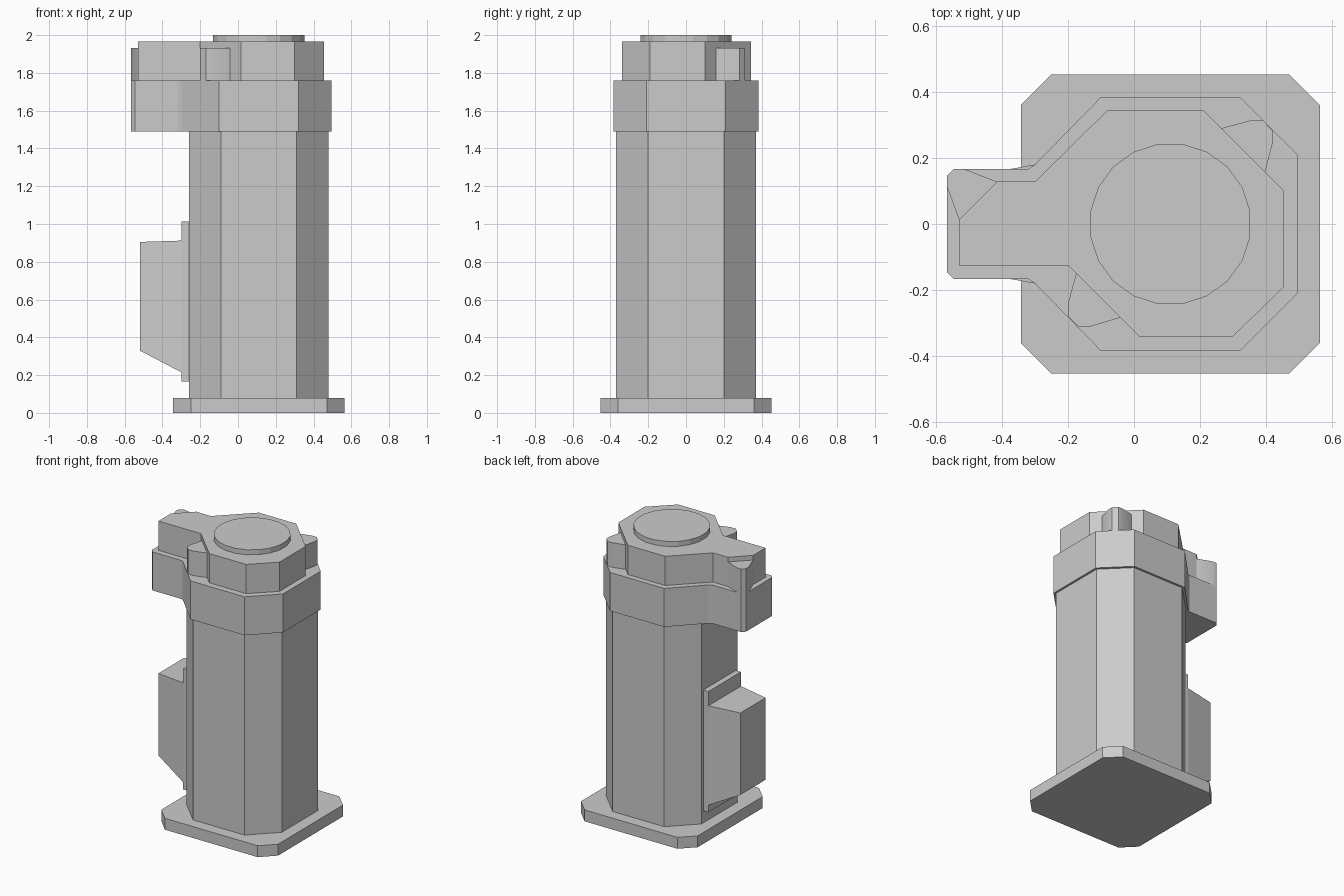
import bpy, bmesh, math
from mathutils import Vector

old = bpy.data.objects.get("Cube")
if old:
    bpy.data.objects.remove(old, do_unlink=True)

grey = bpy.data.materials.new("plain grey")
grey.use_nodes = True
grey.diffuse_color = (0.6, 0.6, 0.6, 1)
grey.node_tree.nodes["Principled BSDF"].inputs["Base Color"].default_value = (0.6, 0.6, 0.6, 1)

AXIS = 0.11  # x of the column axis


def extrude(name, outline, start, depth, smooth=False):
    """Extrude a flat outline, lifted to 3D by start(u, v), along the depth vector."""
    bm = bmesh.new()
    face = bm.faces.new([bm.verts.new(start(u, v)) for u, v in outline])
    grown = bmesh.ops.extrude_face_region(bm, geom=[face], use_keep_orig=True)
    verts = [g for g in grown["geom"] if isinstance(g, bmesh.types.BMVert)]
    bmesh.ops.translate(bm, verts=verts, vec=Vector(depth))
    bmesh.ops.recalc_face_normals(bm, faces=bm.faces)
    mesh = bpy.data.meshes.new(name)
    bm.to_mesh(mesh)
    bm.free()
    mesh.materials.append(grey)
    obj = bpy.data.objects.new(name, mesh)
    bpy.context.collection.objects.link(obj)
    if smooth:
        bpy.ops.object.select_all(action="DESELECT")
        obj.select_set(True)
        bpy.context.view_layer.objects.active = obj
        bpy.ops.object.shade_smooth_by_angle(angle=math.radians(35))
    return obj


def prism(name, outline, z0, z1, smooth=False):
    return extrude(name, outline, lambda x, y: (x, y, z0), (0, 0, z1 - z0), smooth)


def octagon(half_x, half_y, cut):
    quarter = [(half_x, half_y - cut), (half_x - cut, half_y)]
    half = quarter + [(-x, y) for x, y in reversed(quarter)]
    return [(AXIS + x, y) for x, y in half + [(-x, -y) for x, y in half]]


# Foot plate and column
prism("foot_plate", octagon(0.453, 0.453, 0.093), 0, 0.08)
prism("column", octagon(0.37, 0.37, 0.17), 0.08, 1.49)

# Collar with its side arm, symmetric front to back
collar_half = [(0.495, 0.21), (0.32, 0.385), (-0.10, 0.385), (-0.30, 0.18),
               (-0.32, 0.167), (-0.545, 0.167), (-0.567, 0.145)]
prism("collar", collar_half + [(x, -y) for x, y in reversed(collar_half)], 1.49, 1.76)

# Cap with its side arm
prism("cap", [(0.455, 0.10), (0.21, 0.345), (-0.08, 0.345), (-0.30, 0.128),
              (-0.415, 0.128), (-0.53, 0.013), (-0.53, -0.125), (-0.20, -0.125),
              (0.015, -0.34), (0.30, -0.34), (0.455, -0.19)], 1.76, 1.965)

# Rounded bolt lugs beside the cap
lugs = {
    "front_lug": [(-0.175, -0.15), (-0.20, -0.24), (-0.20, -0.28),
                  (-0.17, -0.31), (-0.13, -0.31), (-0.04, -0.283)],
    "back_lug": [(0.265, 0.29), (0.35, 0.313), (0.392, 0.313),
                 (0.42, 0.283), (0.42, 0.245), (0.397, 0.158)],
    "arm_lug": [(-0.53, 0.013), (-0.567, 0.115), (-0.567, 0.145),
                (-0.545, 0.167), (-0.515, 0.167), (-0.415, 0.128)],
}
for name, outline in lugs.items():
    prism(name, outline, 1.76, 1.932, smooth=True)

# Round lid with twenty sides
angles = [math.radians(9 + 18 * i) for i in range(20)]
prism("lid", [(AXIS + 0.245 * math.cos(a), 0.245 * math.sin(a)) for a in angles], 1.965, 2.0)

# Side box: mounting plate and a tapered housing with a sloped underside
prism("box_plate", [(-0.25, -0.18), (-0.25, 0.18), (-0.30, 0.18), (-0.30, -0.18)], 0.165, 1.012)
housing = extrude("box_housing", [(-0.30, 0.215), (-0.30, 0.912), (-0.52, 0.905), (-0.52, 0.33)],
                  lambda x, z: (x, -0.18, z), (0, 0.36, 0))
for v in housing.data.vertices:
    if v.co.x < -0.4:
        v.co.y *= 0.78
